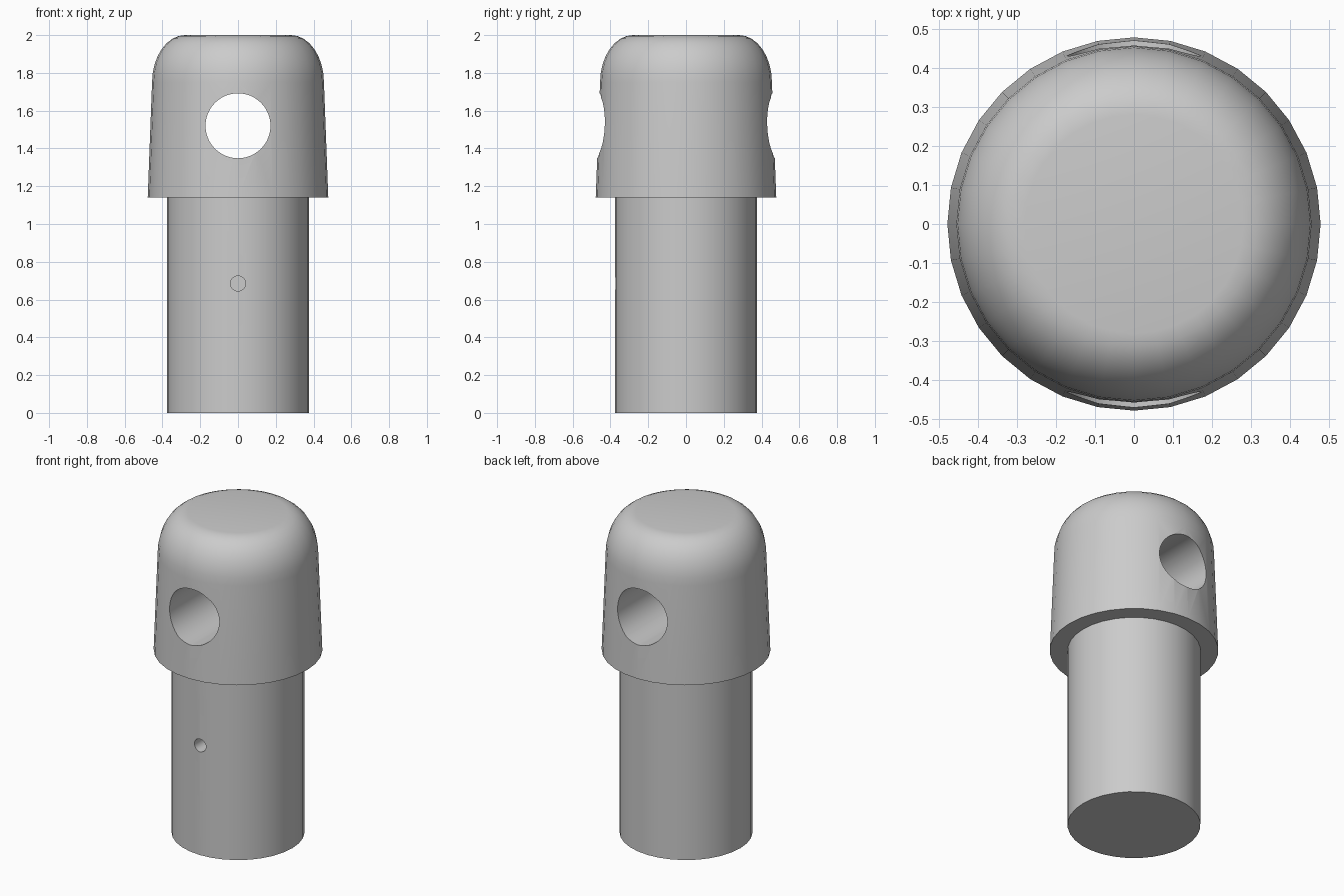
import bpy, bmesh, math
from mathutils import Vector

default = bpy.data.objects.get("Cube")
if default:
    bpy.data.objects.remove(default, do_unlink=True)

SIDES = 32
grey = bpy.data.materials.new("light grey")
grey.use_nodes = True
grey.diffuse_color = (0.6, 0.6, 0.6, 1)
grey.node_tree.nodes["Principled BSDF"].inputs["Base Color"].default_value = (0.6, 0.6, 0.6, 1)


def lathe(name, profile):
    """Revolve (radius, height) points around z, capping both ends."""
    bm = bmesh.new()
    rings = []
    for r, z in profile:
        angles = [math.tau * i / SIDES for i in range(SIDES)]
        rings.append([bm.verts.new((r * math.cos(a), r * math.sin(a), z)) for a in angles])
    for low, high in zip(rings, rings[1:]):
        for i in range(SIDES):
            j = (i + 1) % SIDES
            bm.faces.new((low[i], low[j], high[j], high[i]))
    bm.faces.new(rings[0][::-1])
    bm.faces.new(rings[-1])
    mesh = bpy.data.meshes.new(name)
    bm.to_mesh(mesh)
    bm.free()
    mesh.materials.append(grey)
    obj = bpy.data.objects.new(name, mesh)
    bpy.context.collection.objects.link(obj)
    return obj


def drill(target, radius, y_start, y_end, z, sides):
    """Cut a round hole along y and remove the cutter."""
    bpy.ops.mesh.primitive_cylinder_add(
        vertices=sides, radius=radius, depth=y_end - y_start,
        location=(0, (y_start + y_end) / 2, z), rotation=(math.pi / 2, 0, 0))
    cutter = bpy.context.object
    cutter.name = "hole_cutter"
    cutter.hide_render = True
    cutter.data.materials.append(grey)
    mod = target.modifiers.new("hole", 'BOOLEAN')
    mod.operation = 'DIFFERENCE'
    mod.solver = 'EXACT'
    mod.object = cutter
    bpy.ops.object.select_all(action='DESELECT')
    target.select_set(True)
    bpy.context.view_layer.objects.active = target
    bpy.ops.object.modifier_apply(modifier=mod.name)
    bpy.data.objects.remove(cutter, do_unlink=True)


# Shaft, overhanging tapered head and rounded crown in one profile
shaft = [(0.377, 0), (0.377, 1.14)]
crown = []
for i in range(9):
    a = math.radians(90 * i / 8)
    crown.append((0.28 + 0.175 * math.cos(a), 1.75 + 0.25 * math.sin(a)))
pin = lathe("headed_pin", shaft + [(0.478, 1.14)] + crown)

# Cross hole through the head, small blind hole in the shaft front
drill(pin, 0.172, -0.7, 0.7, 1.52, 48)
drill(pin, 0.04, -0.6, -0.2, 0.685, 24)

bpy.ops.object.shade_smooth_by_angle(angle=math.radians(30))
